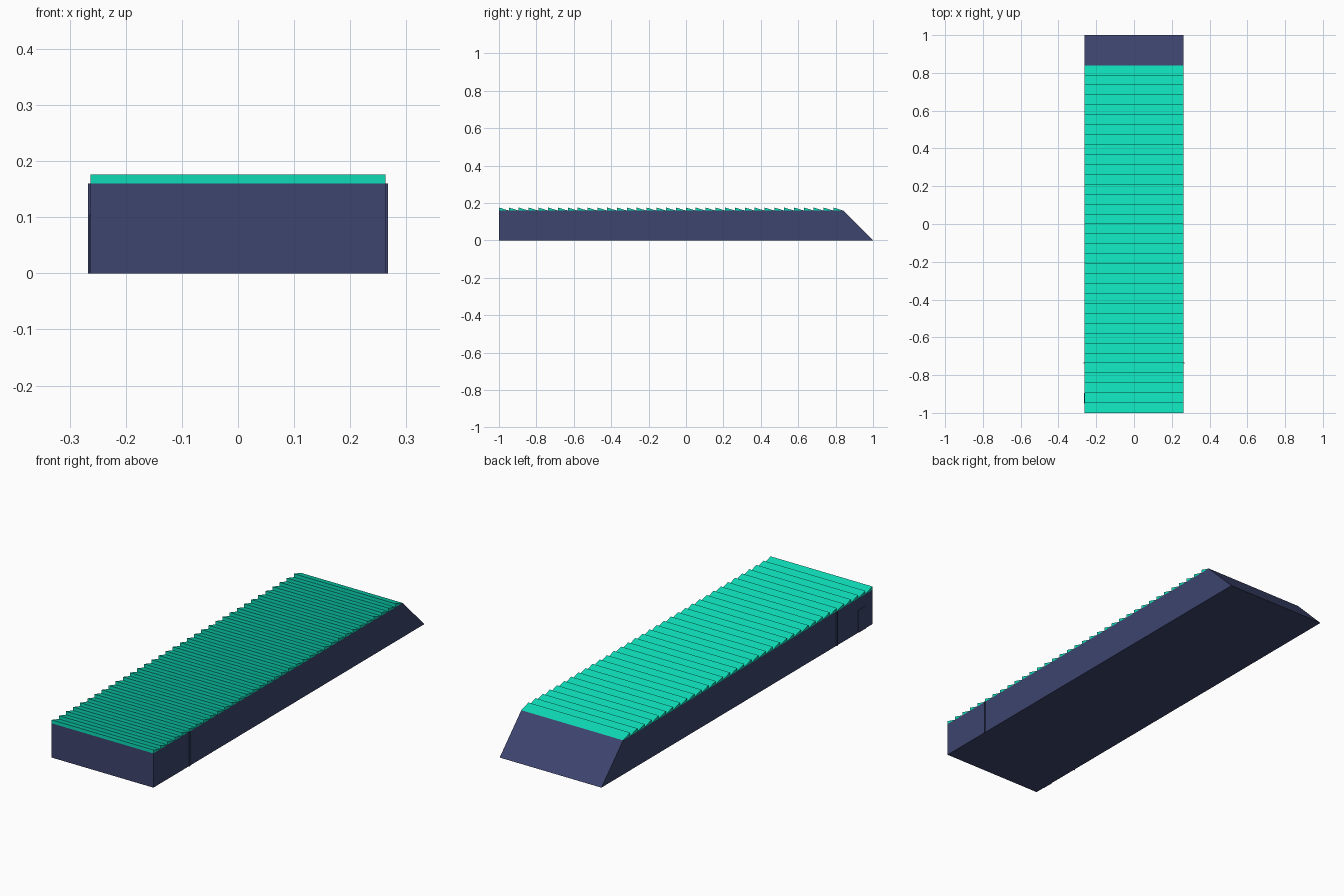
import bpy

if "Cube" in bpy.data.objects:
    bpy.data.objects.remove(bpy.data.objects["Cube"])


def material(name, color):
    m = bpy.data.materials.new(name)
    m.diffuse_color = color
    m.use_nodes = True
    m.node_tree.nodes["Principled BSDF"].inputs["Base Color"].default_value = m.diffuse_color
    return m


NAVY = material("navy", (0.047, 0.058, 0.155, 1))
TEAL = material("teal", (0.004, 0.71, 0.47, 1))


def extrude_x(name, profile, x0, x1, mat):
    """Extrude a counter-clockwise (y, z) profile from x0 to x1."""
    n = len(profile)
    verts = [(x, y, z) for x in (x0, x1) for y, z in profile]
    faces = [tuple(reversed(range(n))), tuple(range(n, 2 * n))]
    faces += [(i, (i + 1) % n, n + (i + 1) % n, n + i) for i in range(n)]
    mesh = bpy.data.meshes.new(name)
    mesh.from_pydata(verts, [], faces)
    mesh.materials.append(mat)
    obj = bpy.data.objects.new(name, mesh)
    bpy.context.collection.objects.link(obj)
    return obj


def rect(y0, y1, z0, z1):
    return [(y0, z0), (y1, z0), (y1, z1), (y0, z1)]


HALF, TOP, BACK = 0.263, 0.16, 0.84

# Main block with sloping back end
extrude_x("base", [(-1, 0), (1, 0), (BACK, TOP), (-1, TOP)], -HALF, HALF, NAVY)

# Sawtooth slats: upright front face, slope falling to the back
COUNT = 35
PITCH = (BACK + 1) / COUNT
slat = extrude_x("slats", [(-1, TOP), (-1 + PITCH, TOP), (-1, TOP + 0.016)],
                 -HALF, HALF, TEAL)
array = slat.modifiers.new("repeat", 'ARRAY')
array.count = COUNT
array.use_relative_offset = False
array.use_constant_offset = True
array.constant_offset_displace = (0, PITCH, 0)

# Thin upright seam strip on each side
for side, a, b in (("left", -0.267, -HALF), ("right", HALF, 0.267)):
    extrude_x(side + "_seam_strip", rect(-0.739, -0.733, 0, TOP), a, b, NAVY)

# Small door on the left side near the front
extrude_x("side_door", rect(-0.95, -0.895, 0, 0.105), -0.265, -HALF, NAVY)
